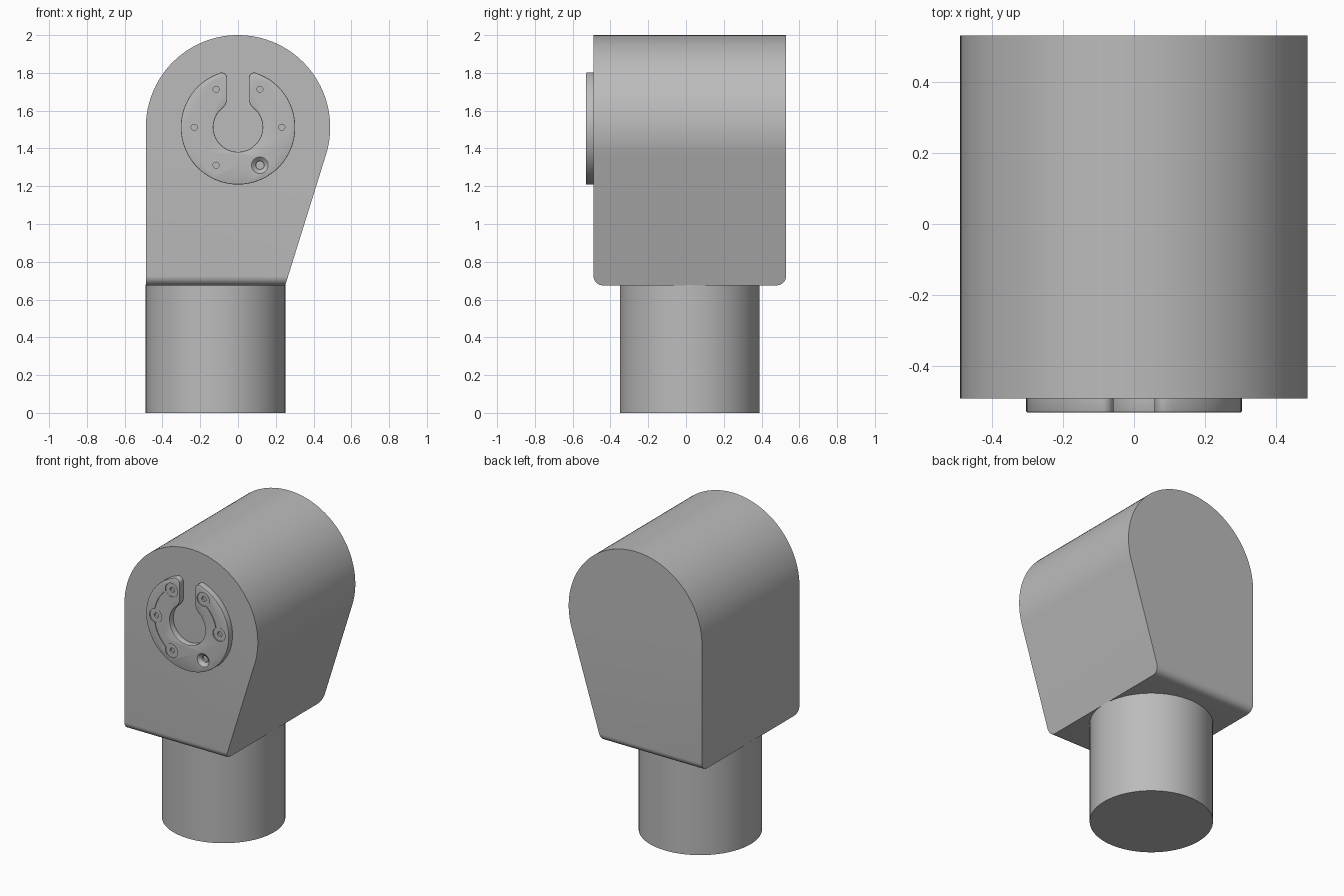
import bpy, bmesh
from math import sin, cos, radians, degrees, atan2, acos, hypot, pi

cube = bpy.data.objects.get("Cube")
if cube:
    bpy.data.objects.remove(cube, do_unlink=True)

grey = bpy.data.materials.new("plain_grey")
grey.use_nodes = True
grey.diffuse_color = (0.5, 0.5, 0.5, 1)
grey.node_tree.nodes["Principled BSDF"].inputs["Base Color"].default_value = (0.5, 0.5, 0.5, 1)

AXIS_Z, BODY_R = 1.512, 0.488      # pivot height and head radius
FRONT, BACK, FACE = -0.49, 0.53, -0.53


def arc(r, a0, a1, n, cx=0, cz=AXIS_Z):
    """Points on an arc in the XZ plane, angles in degrees."""
    steps = [radians(a0 + (a1 - a0) * i / n) for i in range(n + 1)]
    return [(cx + r * cos(a), cz + r * sin(a)) for a in steps]


def prism(name, pts, y0, y1, bevel_rule=None, width=0, segments=1):
    """Extrude an XZ outline along y, optionally bevelling edges chosen by a rule."""
    bm = bmesh.new()
    face = bm.faces.new([bm.verts.new((x, y0, z)) for x, z in pts])
    ext = bmesh.ops.extrude_face_region(bm, geom=[face])
    for v in [g for g in ext["geom"] if isinstance(g, bmesh.types.BMVert)]:
        v.co.y = y1
    bmesh.ops.recalc_face_normals(bm, faces=bm.faces)
    if bevel_rule:
        edges = [e for e in bm.edges if bevel_rule(*(v.co for v in e.verts))]
        bmesh.ops.bevel(bm, geom=edges, offset=width, segments=segments,
                        profile=0.5, affect='EDGES')
    return finish(name, bm)


def finish(name, bm):
    mesh = bpy.data.meshes.new(name)
    bm.to_mesh(mesh)
    bm.free()
    mesh.materials.append(grey)
    obj = bpy.data.objects.new(name, mesh)
    bpy.context.collection.objects.link(obj)
    return obj


def activate(obj):
    bpy.ops.object.select_all(action='DESELECT')
    obj.select_set(True)
    bpy.context.view_layer.objects.active = obj


def smooth(obj):
    activate(obj)
    bpy.ops.object.shade_smooth_by_angle(angle=radians(30))


def cut(obj, cutter):
    activate(obj)
    mod = obj.modifiers.new("cut", 'BOOLEAN')
    mod.operation, mod.solver, mod.object = 'DIFFERENCE', 'EXACT', cutter
    bpy.ops.object.modifier_apply(modifier=mod.name)
    bpy.data.objects.remove(cutter, do_unlink=True)


def cone(name, x, y, z, r1, r2, depth, axis_y=False, n=32):
    bm = bmesh.new()
    bmesh.ops.create_cone(bm, cap_ends=True, segments=n, radius1=r1, radius2=r2, depth=depth)
    obj = finish(name, bm)
    obj.location = (x, y, z)
    if axis_y:
        obj.rotation_euler.x = pi / 2      # radius2 end points to the front
    return obj


# Head block: round top, straight side, tapered side meeting the round at a tangent
foot_x, foot_z = 0.25, 0.675
dx, dz = foot_x, foot_z - AXIS_Z
tangent = degrees(atan2(dz, dx) + acos(BODY_R / hypot(dx, dz)))
outline = arc(BODY_R, tangent, 180, 64) + [(-BODY_R, foot_z), (foot_x, foot_z)]
body = prism("head_block", outline, FRONT, BACK,
             lambda a, b: a.z < foot_z + 0.01 and b.z < foot_z + 0.01 and abs(a.y - b.y) < 0.01,
             0.05, 8)
smooth(body)

# Round shank below
smooth(cone("shank", -0.119, 0.02, 0.34, 0.37, 0.37, 0.68, n=96))

# Slotted ring plate on the front face
slot = 0.057
horn = arc(0.03, 0, 75, 6, -slot - 0.03, 1.772)
horn_r = [(-x, z) for x, z in reversed(horn)]
throat = [(-0.078, 1.617), (-0.065, 1.632), (-slot, 1.655)]
throat_r = [(-x, z) for x, z in reversed(throat)]
ring = (arc(0.303, 107, 433, 80) + horn_r + throat_r
        + arc(0.13, 45, -225, 56) + throat + horn)
plate = prism("ring_plate", ring, FRONT + 0.005, FACE,
              lambda a, b: a.y < FACE + 0.001 and b.y < FACE + 0.001, 0.005, 2)

# Shallow curved channels linking round pockets
HOLE_R = 0.232
for start, end in ((2, 58), (122, 238)):
    strip = arc(HOLE_R + 0.012, start, end, 24) + arc(HOLE_R - 0.022, end, start, 24)
    cut(plate, prism("channel_cutter", strip, FACE - 0.02, FACE + 0.006))
for angle in (0, 60, 120, 180, 240):
    a = radians(angle)
    x, z = HOLE_R * cos(a), AXIS_Z + HOLE_R * sin(a)
    cut(plate, cone("pocket_cutter", x, FACE, z, 0.045, 0.045, 0.014, True))
    cut(plate, cone("pin_hole_cutter", x, FACE, z, 0.016, 0.016, 0.04, True))

# Countersunk screw hole
a = radians(300)
x, z = HOLE_R * cos(a), AXIS_Z + HOLE_R * sin(a)
cut(plate, cone("countersink_cutter", x, FACE, z, 0.022, 0.066, 0.04, True))
cut(plate, cone("screw_hole_cutter", x, FACE, z, 0.022, 0.022, 0.07, True))
smooth(plate)
